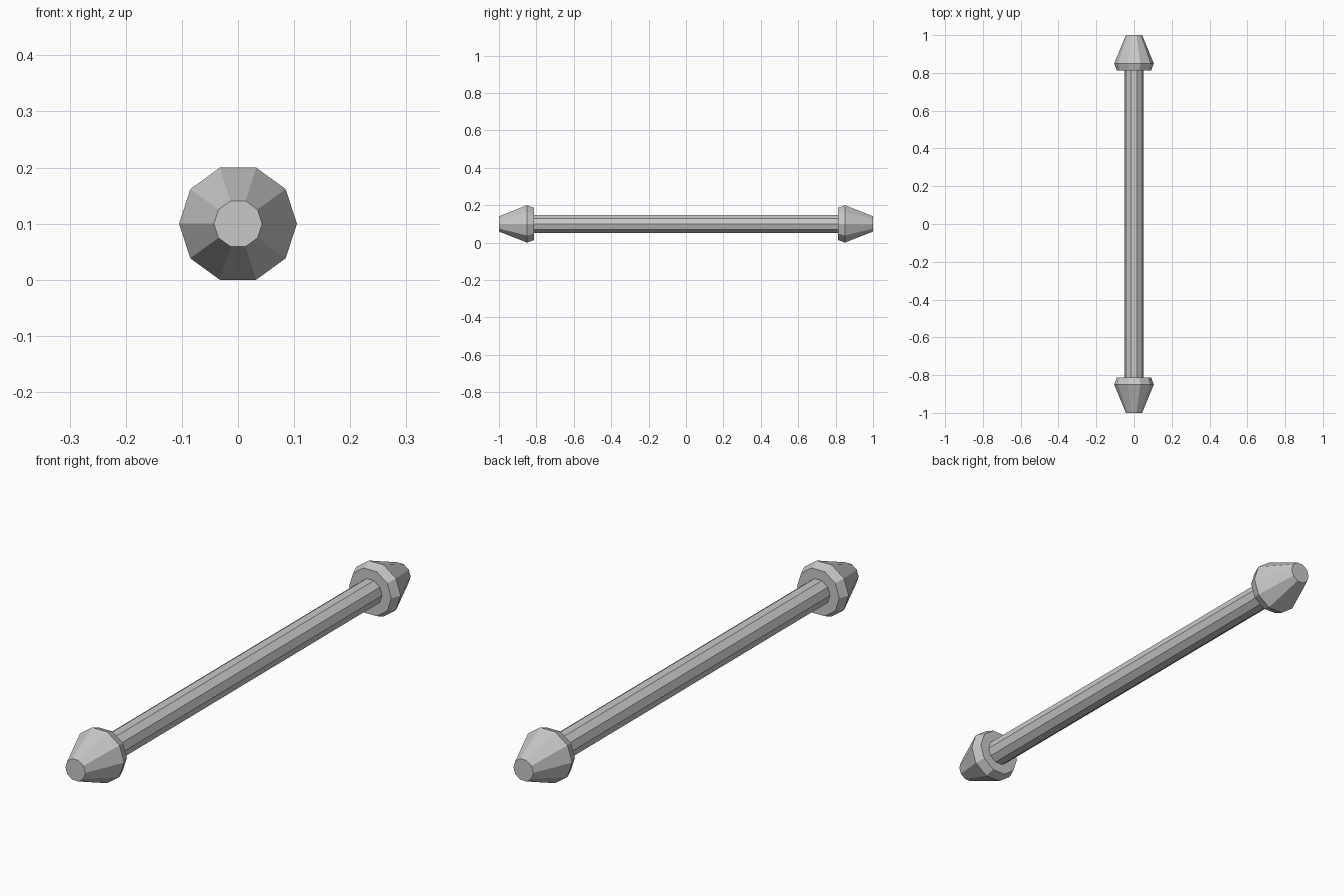
import bpy
import bmesh
from math import cos, sin, tau

cube = bpy.data.objects.get("Cube")
if cube:
    bpy.data.objects.remove(cube, do_unlink=True)

SIDES = 10
AXIS_Z = 0.1

grey = bpy.data.materials.new("steel_grey")
grey.use_nodes = True
colour = (0.58, 0.58, 0.58, 1)
grey.diffuse_color = colour
grey.node_tree.nodes["Principled BSDF"].inputs["Base Color"].default_value = colour


def turned_part(name, profile):
    """Closed faceted solid turned around the y axis from (y, radius) pairs."""
    bm = bmesh.new()
    rings = []
    for y, r in profile:
        angles = [tau * i / SIDES for i in range(SIDES)]
        rings.append([bm.verts.new((r * cos(a), y, r * sin(a))) for a in angles])
    for a, b in zip(rings, rings[1:]):
        for i in range(SIDES):
            j = (i + 1) % SIDES
            bm.faces.new((a[i], a[j], b[j], b[i]))
    bm.faces.new(rings[0])
    bm.faces.new(rings[-1])
    bmesh.ops.recalc_face_normals(bm, faces=bm.faces)
    mesh = bpy.data.meshes.new(name)
    bm.to_mesh(mesh)
    bm.free()
    mesh.materials.append(grey)
    obj = bpy.data.objects.new(name, mesh)
    obj.location.z = AXIS_Z
    bpy.context.collection.objects.link(obj)
    return obj


# Long rod between the two end caps
turned_part("shaft", [(-0.815, 0.051), (0.815, 0.051)])

# Tapered end caps, each with a short bevelled collar
for name, side in (("front_cap", -1), ("back_cap", 1)):
    turned_part(name, [(side * y, r) for y, r in
                       ((0.813, 0.091), (0.85, 0.105), (1.0, 0.043))])
